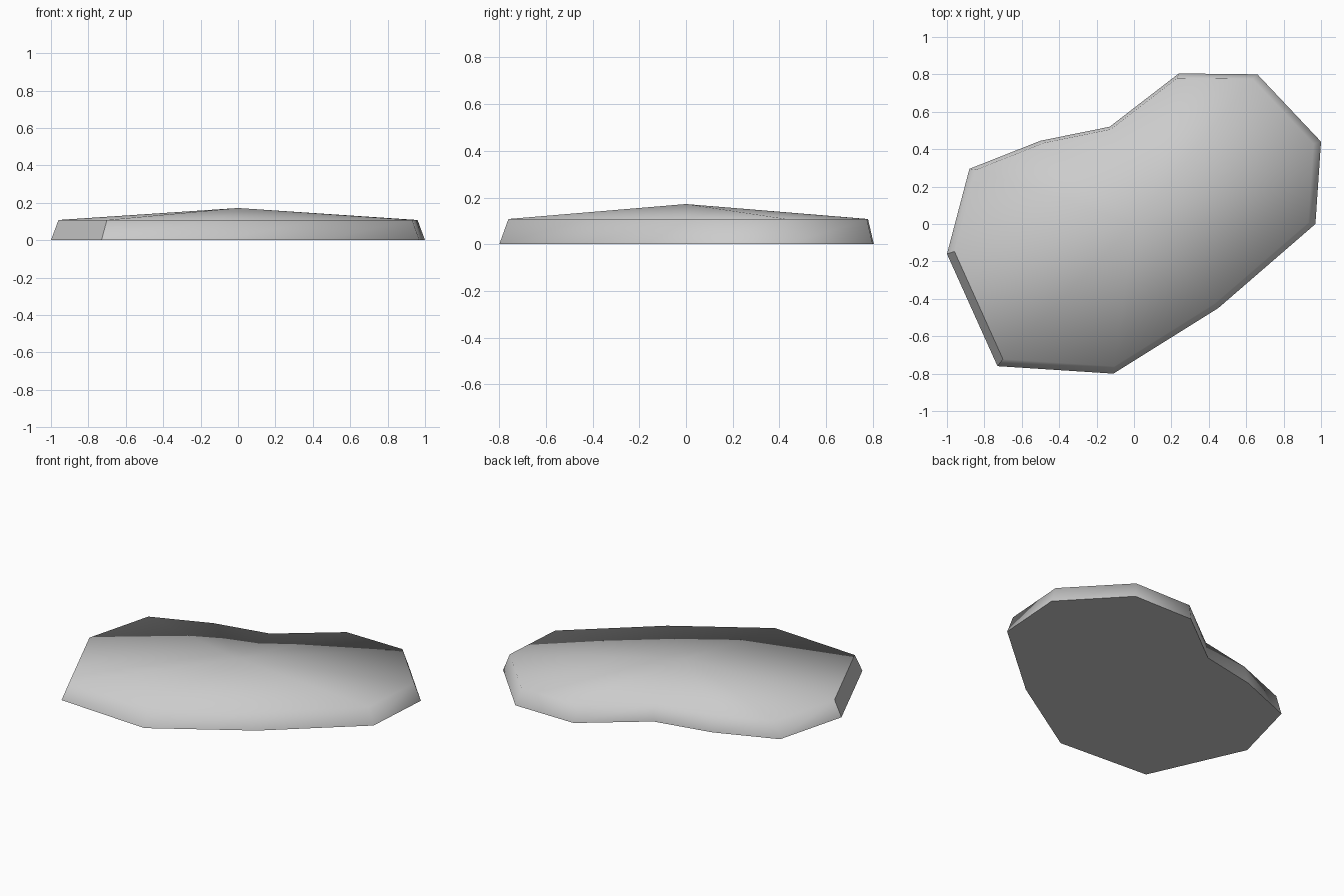
import bpy, bmesh

cube = bpy.data.objects.get("Cube")
if cube:
    bpy.data.objects.remove(cube, do_unlink=True)

# Stone colour
GREY = (0.6, 0.6, 0.6, 1.0)
mat = bpy.data.materials.new("stone grey")
mat.use_nodes = True
mat.diffuse_color = GREY
mat.node_tree.nodes["Principled BSDF"].inputs["Base Color"].default_value = GREY

# Ground outline, counter-clockwise; the first edge is the broken flat side
OUTLINE = [(-1.0, -0.16), (-0.73, -0.76), (-0.11, -0.8), (0.45, -0.45),
           (0.97, 0.0), (1.0, 0.44), (0.66, 0.8), (0.24, 0.805),
           (-0.13, 0.52), (-0.5, 0.445), (-0.88, 0.295)]
RIM_HEIGHT, PEAK_HEIGHT, TAPER, SHIFT = 0.108, 0.172, 0.96, 0.007

bm = bmesh.new()
base = [bm.verts.new((x, y, 0)) for x, y in OUTLINE]
rim = [bm.verts.new((x * TAPER, y * TAPER + SHIFT, RIM_HEIGHT)) for x, y in OUTLINE]
peak = bm.verts.new((0, 0, PEAK_HEIGHT))

# Underside, tapered walls and shallow domed top
underside = bm.faces.new(base[::-1])
walls = []
for i in range(len(base)):
    j = (i + 1) % len(base)
    walls.append(bm.faces.new((base[i], base[j], rim[j], rim[i])))
    bm.faces.new((rim[i], rim[j], peak))

# Smooth all over, with crisp edges round the underside and the broken side
for face in bm.faces:
    face.smooth = True
for face in (underside, walls[0]):
    face.smooth = False
    for edge in face.edges:
        edge.smooth = False

mesh = bpy.data.meshes.new("flat_stone")
bm.to_mesh(mesh)
bm.free()
mesh.materials.append(mat)
bpy.context.collection.objects.link(bpy.data.objects.new("flat_stone", mesh))
